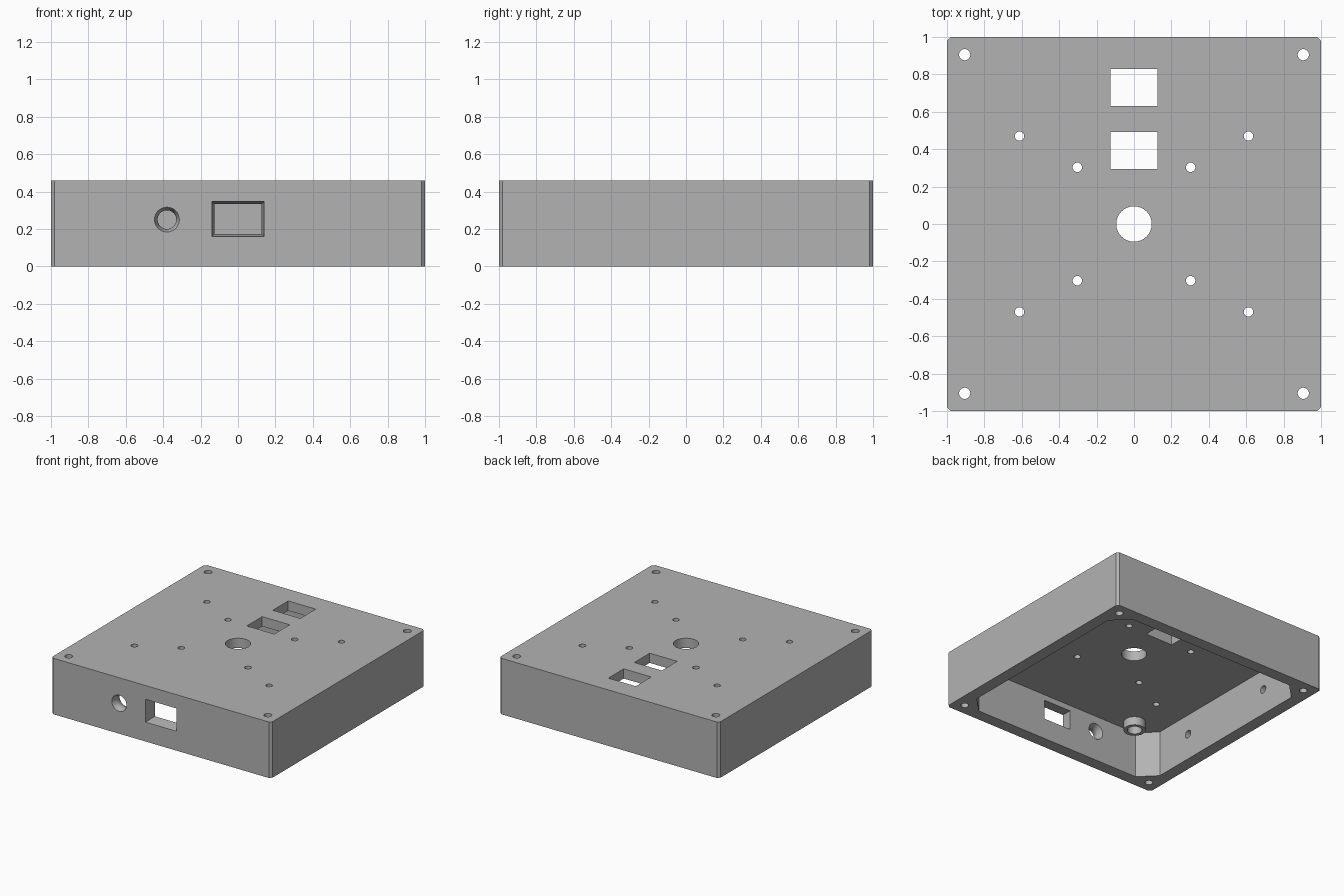
import bpy, bmesh
from math import pi
from mathutils import Matrix

if "Cube" in bpy.data.objects:
    bpy.data.objects.remove(bpy.data.objects["Cube"])

H, INNER, CEIL = 0.46, 0.9, 0.38   # height, cavity half width, ceiling level

grey = bpy.data.materials.new("mid_grey")
grey.use_nodes = True
colour = (0.45, 0.45, 0.45, 1)
grey.diffuse_color = colour
grey.node_tree.nodes["Principled BSDF"].inputs["Base Color"].default_value = colour


def finish(name, bm):
    bmesh.ops.recalc_face_normals(bm, faces=bm.faces)
    mesh = bpy.data.meshes.new(name)
    bm.to_mesh(mesh)
    bm.free()
    mesh.materials.append(grey)
    ob = bpy.data.objects.new(name, mesh)
    bpy.context.collection.objects.link(ob)
    return ob


def loft(name, rings):
    """Closed solid through rings that have equal point counts."""
    bm = bmesh.new()
    loops = [[bm.verts.new(p) for p in ring] for ring in rings]
    n = len(loops[0])
    for a, b in zip(loops, loops[1:]):
        for i in range(n):
            j = (i + 1) % n
            bm.faces.new((a[i], a[j], b[j], b[i]))
    bm.faces.new(loops[0])
    bm.faces.new(loops[-1])
    return finish(name, bm)


def prism(name, half, chamfer, z0, z1):
    """Square block with cut corners."""
    k = half - chamfer
    outline = [(half, -k), (half, k), (k, half), (-k, half),
               (-half, k), (-half, -k), (-k, -half), (k, -half)]
    return loft(name, [[(x, y, z) for x, y in outline] for z in (z0, z1)])


def cylinder(name, pos, r, depth, axis="Z", r2=None):
    bm = bmesh.new()
    turn = {"Z": Matrix(), "X": Matrix.Rotation(pi / 2, 4, "Y"),
            "Y": Matrix.Rotation(-pi / 2, 4, "X")}[axis]
    bmesh.ops.create_cone(bm, cap_ends=True, segments=32, radius1=r,
                          radius2=r if r2 is None else r2, depth=depth,
                          matrix=Matrix.Translation(pos) @ turn)
    return finish(name, bm)


def rect_y(x, z, half_w, half_h, y):
    return [(x - half_w, y, z - half_h), (x + half_w, y, z - half_h),
            (x + half_w, y, z + half_h), (x - half_w, y, z + half_h)]


def cut(target, cutter):
    cutter.hide_render = True
    mod = target.modifiers.new("cut", "BOOLEAN")
    mod.operation, mod.solver, mod.object = "DIFFERENCE", "EXACT", cutter
    bpy.context.view_layer.objects.active = target
    bpy.ops.object.modifier_apply(modifier=mod.name)
    bpy.data.objects.remove(cutter)


# Hollow enclosure, open underneath
box = prism("enclosure", 1, 0.02, 0, H)
cut(box, prism("cavity", INNER, 0.13, -0.1, CEIL))

# Vertical screw holes, mirrored to four places each
for x, y, r in ((0.905, 0.905, 0.03), (0.612, 0.47, 0.025), (0.303, 0.303, 0.025)):
    for sx in (-1, 1):
        for sy in (-1, 1):
            cut(box, cylinder("screw_hole", (sx * x, sy * y, H / 2), r, 1))

# Centre hole and the two rectangular windows in the top
cut(box, cylinder("centre_hole", (0, 0, H), 0.095, 0.4))
for y in (0.393, 0.73):
    cut(box, loft("top_window", [rect_y(0, H, 0.125, 0.15, y + s) for s in (-0.1, 0.1)]))

# Tapered rectangular socket in the front wall
cut(box, loft("front_window", [rect_y(0, 0.253, 0.14, 0.094, -1.001),
                               rect_y(0, 0.253, 0.125, 0.079, -0.89)]))

# Round socket in the front wall, flared on both sides
flares = ((-1.001, 0.067, 0.05, -0.96), (-0.965, 0.05, 0.05, -0.935),
          (-0.94, 0.05, 0.067, -0.899))
for y0, ra, rb, y1 in flares:
    cut(box, cylinder("round_socket", (-0.38, (y0 + y1) / 2, 0.25), ra, y1 - y0, "Y", rb))

# Shallow blind pockets inside the side walls
for sx in (-1, 1):
    for y in (-0.44, 0.44):
        cut(box, cylinder("side_pocket", (sx * INNER, y, 0.215), 0.032, 0.12, "X"))

# Hollow post hanging from the ceiling in one corner
post = cylinder("ceiling_post", (-0.66, -0.78, CEIL - 0.033), 0.083, 0.074)
cut(post, cylinder("post_hole", (-0.66, -0.78, CEIL - 0.045), 0.055, 0.09))

for ob in (box, post):
    bpy.ops.object.select_all(action="DESELECT")
    ob.select_set(True)
    bpy.context.view_layer.objects.active = ob
    bpy.ops.object.shade_smooth_by_angle(angle=pi / 6)
